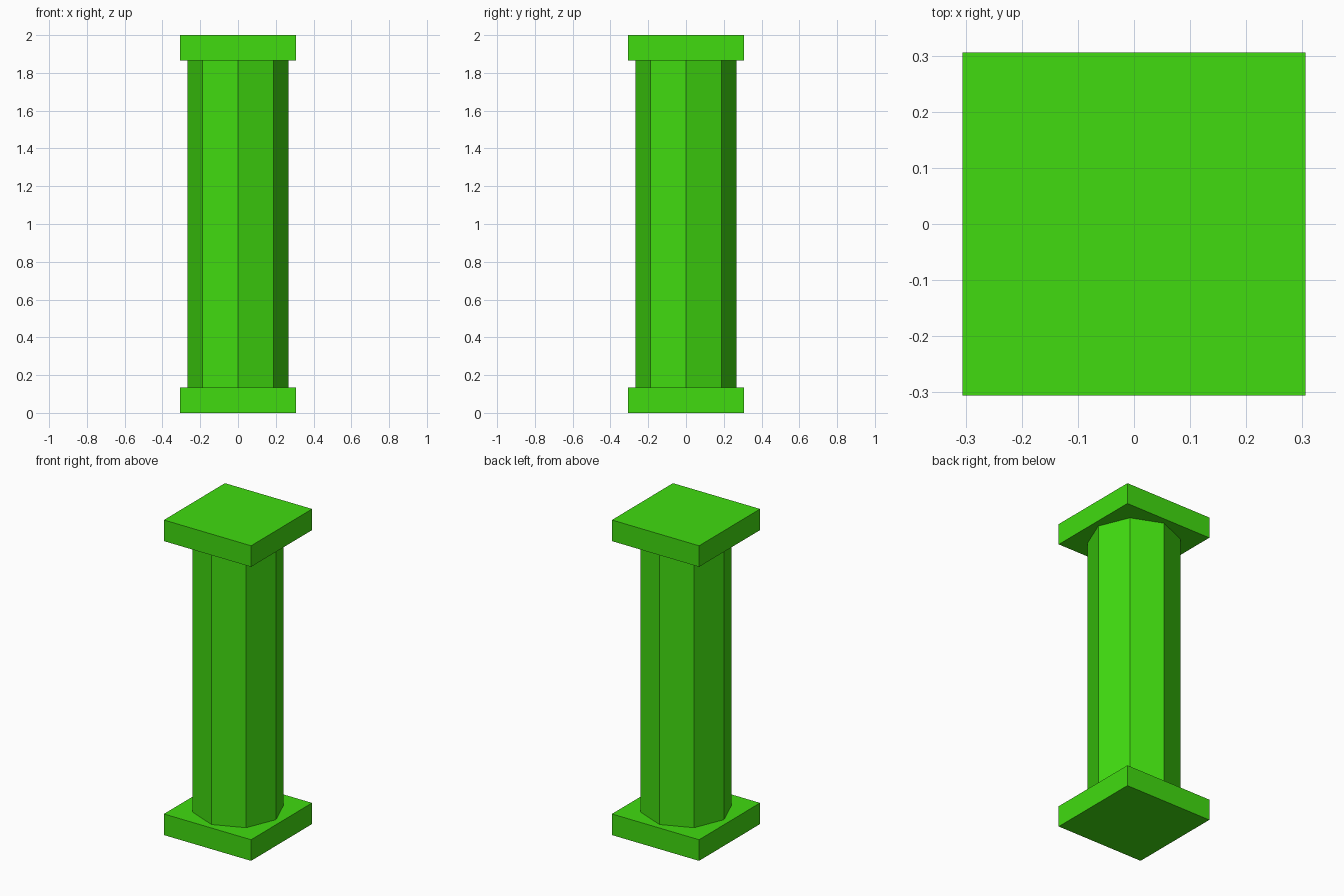
import bpy

cube = bpy.data.objects.get("Cube")
if cube:
    bpy.data.objects.remove(cube, do_unlink=True)

HEIGHT = 2.0
SLAB_WIDTH = 0.612
SLAB_HEIGHT = 0.134
SHAFT_RADIUS = 0.267

# Single flat colour
green = bpy.data.materials.new("bright_green")
green.use_nodes = True
colour = (0.052, 0.71, 0.005, 1.0)
green.diffuse_color = colour
green.node_tree.nodes["Principled BSDF"].inputs["Base Color"].default_value = colour


def finish(name):
    obj = bpy.context.object
    obj.name = obj.data.name = name
    obj.data.materials.append(green)


def add_slab(name, z):
    bpy.ops.mesh.primitive_cube_add(size=1, location=(0, 0, z))
    bpy.context.object.scale = (SLAB_WIDTH, SLAB_WIDTH, SLAB_HEIGHT)
    bpy.ops.object.transform_apply(location=False, rotation=False, scale=True)
    finish(name)


# Square base and capital
add_slab("base_slab", SLAB_HEIGHT / 2)
add_slab("top_slab", HEIGHT - SLAB_HEIGHT / 2)

# Octagonal shaft with corners on the axes
bpy.ops.mesh.primitive_cylinder_add(
    vertices=8, radius=SHAFT_RADIUS, depth=HEIGHT - 2 * SLAB_HEIGHT,
    location=(0, 0, HEIGHT / 2))
finish("octagonal_shaft")
